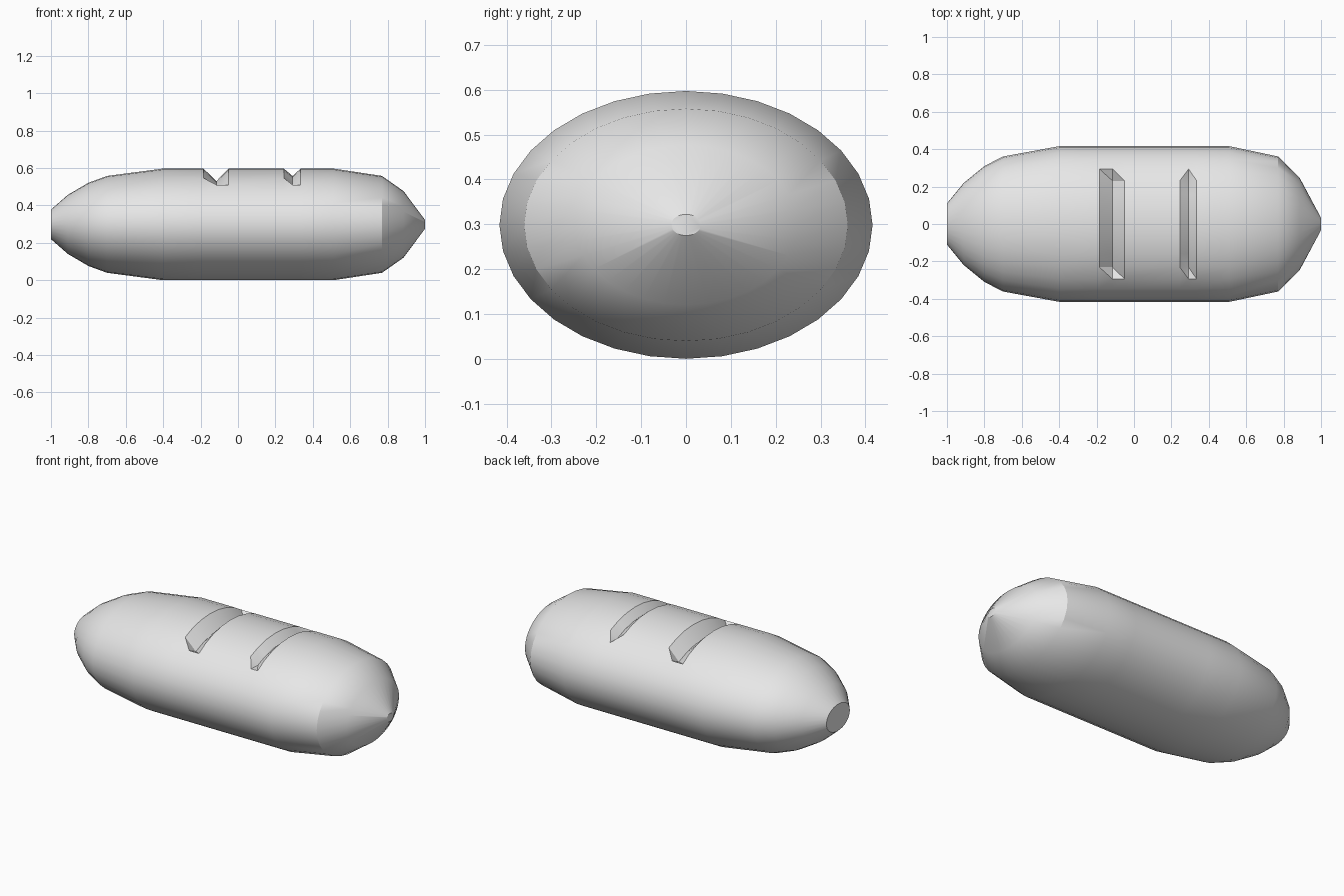
import bpy, bmesh, math

cube = bpy.data.objects.get("Cube")
if cube:
    bpy.data.objects.remove(cube, do_unlink=True)

SIDES = 32
WIDTH, HEIGHT = 0.416, 0.2985     # half sizes of the oval section
# Loaf profile: position along x, half width
BACK_END = [(-1, 0.11), (-0.91, 0.22), (-0.8, 0.31), (-0.7, 0.361), (-0.4, WIDTH)]
FRONT_END = [(0.51, WIDTH), (0.77, 0.361), (0.885, 0.248), (1, 0.033)]
# Score cuts in the crust: left edge, valley, right edge, depth
CUTS = [(-0.185, -0.115, -0.05, 0.067), (0.245, 0.292, 0.335, 0.04)]
REACH = 3                         # segments each side of the top that sink

# Profile with the cuts included: x, half width, sink depth
profile = [(x, r, 0) for x, r in BACK_END]
for left, valley, right, depth in CUTS:
    profile += [(left, WIDTH, 0), (valley, WIDTH, depth), (right, WIDTH, 0)]
profile += [(x, r, 0) for x, r in FRONT_END]

# Oval rings, counted from one side over the top and round underneath
bm = bmesh.new()
rings = []
for x, r, depth in profile:
    ring = []
    for j in range(SIDES):
        step = j - SIDES // 2
        a = step * math.tau / SIDES
        z = HEIGHT + r * HEIGHT / WIDTH * math.cos(a)
        if abs(step) <= REACH:
            z -= depth
        ring.append(bm.verts.new((x, r * math.sin(a), z)))
    rings.append(ring)

# Skin between the rings; the cut walls and their ends are split into triangles
for i in range(len(rings) - 1):
    scored = profile[i][2] > 0 or profile[i + 1][2] > 0
    for j in range(SIDES):
        k = (j + 1) % SIDES
        a, b, c, d = rings[i][j], rings[i + 1][j], rings[i + 1][k], rings[i][k]
        step = j - SIDES // 2
        if scored and -REACH - 1 <= step <= REACH:
            flipped = step == REACH and profile[i + 1][0] == CUTS[1][1]
            tris = [(a, b, c), (a, c, d)] if flipped else [(a, b, d), (b, c, d)]
            for tri in tris:
                bm.faces.new(tri)
        else:
            bm.faces.new((a, b, c, d))

# Flat ends
bm.faces.new(rings[0])
bm.faces.new(rings[-1])
bmesh.ops.recalc_face_normals(bm, faces=bm.faces)

mesh = bpy.data.meshes.new("bread_loaf")
bm.to_mesh(mesh)
bm.free()
loaf = bpy.data.objects.new("bread_loaf", mesh)
bpy.context.collection.objects.link(loaf)

# Plain light grey
grey = bpy.data.materials.new("light_grey")
grey.use_nodes = True
color = (0.8, 0.8, 0.8, 1)
grey.diffuse_color = color
grey.node_tree.nodes["Principled BSDF"].inputs["Base Color"].default_value = color
mesh.materials.append(grey)

bpy.ops.object.select_all(action="DESELECT")
loaf.select_set(True)
bpy.context.view_layer.objects.active = loaf
bpy.ops.object.shade_smooth_by_angle(angle=math.radians(30))
